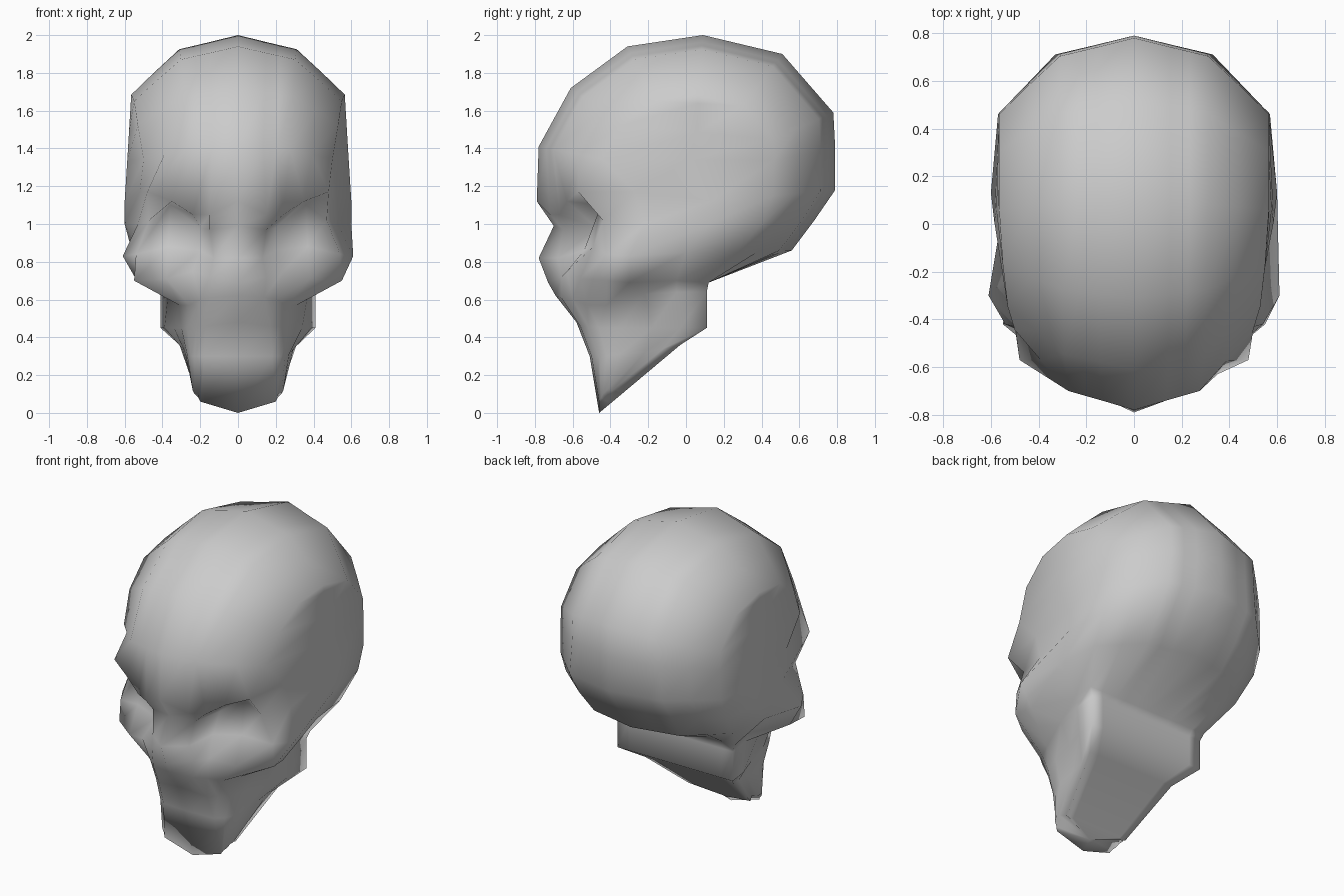
import bpy
import bmesh

default_cube = bpy.data.objects.get("Cube")
if default_cube:
    bpy.data.objects.remove(default_cube, do_unlink=True)

# One plain grey for the whole skull
bone = bpy.data.materials.new("bone grey")
bone.use_nodes = True
BONE_COLOUR = (0.6, 0.6, 0.6, 1.0)
bone.diffuse_color = BONE_COLOUR
bone.node_tree.nodes["Principled BSDF"].inputs["Base Color"].default_value = BONE_COLOUR

# Outlines of the rear of a section: share of half width, share of depth
ROUND = [(1, 0), (0.95, 0.5), (0.75, 0.69), (0.55, 0.88), (0.41, 0.91), (0.27, 0.94), (0, 1)]
SQUARE = [(0.95, 0), (1, 1), (0.8, 1), (0.55, 1), (0.4, 1), (0.2, 1), (0, 1)]
# Braincase columns: share of half width, shrink of the side profile there
COLUMNS = [(0, 1), (0.27, 0.95), (0.41, 0.925), (0.55, 0.9), (0.78, 0.74), (1, 0.58)]
CENTRE_Y, CENTRE_Z = 0.02, 1.25
HEAD_WIDTH = 0.565


def rear(outline, width, side_y, back_y, side_z, back_z):
    """Run a half section from its widest point round to the back centre."""
    return [(u * width, side_y + v * (back_y - side_y), side_z + v * (back_z - side_z))
            for u, v in outline]


def columns(point, width):
    """Spread one (y, z) point of the side profile out to the temple."""
    return [(u * width, CENTRE_Y + (point[0] - CENTRE_Y) * s,
             CENTRE_Z + (point[1] - CENTRE_Z) * s) for u, s in COLUMNS]


def braincase(front, back, front_width):
    """Half section of the braincase between a front and a back profile point."""
    fore, aft = columns(front, front_width), columns(back, HEAD_WIDTH)
    y, z = [(a + b) / 2 for a, b in zip(fore[-1][1:], aft[-1][1:])]
    side = (HEAD_WIDTH + (1.69 - z) * 0.06, y, z)
    return fore + [side] + aft[::-1]


def mirrored(half):
    """Close a half section into a full symmetric ring."""
    return half + [(-x, y, z) for x, y, z in reversed(half[1:-1])]


def loft(name, rings, base):
    """Skin closed rings, fanning the first one to a base point."""
    bm = bmesh.new()
    loops = [[bm.verts.new(point) for point in ring] for ring in rings]
    count = len(loops[0])
    bottom = bm.verts.new(base)
    for i in range(count):
        j = (i + 1) % count
        for lower, upper in zip(loops, loops[1:]):
            bm.faces.new((lower[i], lower[j], upper[j], upper[i]))
        bm.faces.new((loops[0][j], loops[0][i], bottom))
    # The last ring folds flat along the crown and is welded shut
    bmesh.ops.remove_doubles(bm, verts=bm.verts, dist=0.002)
    bmesh.ops.recalc_face_normals(bm, faces=bm.faces)
    mesh = bpy.data.meshes.new(name)
    bm.to_mesh(mesh)
    bm.free()
    mesh.materials.append(bone)
    for polygon in mesh.polygons:
        polygon.use_smooth = True
    obj = bpy.data.objects.new(name, mesh)
    bpy.context.collection.objects.link(obj)


# Jaw sections, from the front centre to the back centre
chin = [(0, -0.46, 0), (0.2, -0.46, 0.06), (0.21, -0.45, 0.08),
        (0.23, -0.44, 0.1), (0.24, -0.42, 0.12), (0.24, -0.39, 0.12)]
chin += rear(SQUARE, 0.22, -0.37, -0.34, 0.12, 0.1)
lower_jaw = [(0, -0.51, 0.3), (0.18, -0.5, 0.3), (0.23, -0.46, 0.3),
             (0.25, -0.42, 0.3), (0.27, -0.35, 0.31), (0.28, -0.22, 0.32)]
lower_jaw += rear(SQUARE, 0.31, -0.12, -0.03, 0.34, 0.36)
mouth = [(0, -0.58, 0.48), (0.17, -0.56, 0.46), (0.22, -0.52, 0.46),
         (0.27, -0.46, 0.45), (0.3, -0.35, 0.45), (0.34, -0.18, 0.45)]
mouth += rear(SQUARE, 0.41, -0.03, 0.11, 0.45, 0.45)
upper_jaw = [(0, -0.69, 0.62), (0.14, -0.66, 0.61), (0.2, -0.6, 0.6),
             (0.26, -0.52, 0.57), (0.31, -0.42, 0.57), (0.37, -0.22, 0.63)]
upper_jaw += rear(SQUARE, 0.41, -0.05, 0.11, 0.64, 0.64)

# Cheeks, nose, eye sockets and brow, running back into the braincase
cheek = [(0, -0.73, 0.69), (0.15, -0.66, 0.72), (0.24, -0.63, 0.75),
         (0.38, -0.56, 0.71), (0.55, -0.42, 0.7), (0.53, -0.3, 0.69)]
cheek += rear(SQUARE, 0.43, -0.05, 0.12, 0.7, 0.69)
nose_tip = [(0, -0.78, 0.82), (0.13, -0.68, 0.82), (0.2, -0.54, 0.86),
            (0.37, -0.49, 0.88), (0.54, -0.42, 0.84), (0.61, -0.3, 0.83)]
nose_tip += rear(ROUND, 0.56, 0, 0.56, 0.85, 0.86)
nose_bridge = [(0, -0.7, 0.99), (0.15, -0.65, 0.97), (0.2, -0.47, 0.98),
               (0.36, -0.45, 1.1), (0.47, -0.44, 1.02), (0.53, -0.22, 1)]
nose_bridge += rear(ROUND, 0.6, 0.13, 0.68, 1, 1.02)
brow = [(0, -0.79, 1.12), (0.15, -0.72, 1.05), (0.24, -0.67, 1.05),
        (0.35, -0.63, 1.12), (0.48, -0.57, 1.17), (0.52, -0.27, 1.17)]
brow += rear(ROUND, 0.6, 0.13, 0.79, 1.12, 1.18)

# Braincase sections up to the fold along the crown
forehead = braincase((-0.78, 1.41), (0.79, 1.4), 0.5)
upper_head = braincase((-0.61, 1.72), (0.78, 1.59), 0.53)
crown = braincase((-0.31, 1.94), (0.51, 1.9), 0.55)
crown_fold = braincase((0.09, 2), (0.09, 2), HEAD_WIDTH)

sections = [chin, lower_jaw, mouth, upper_jaw, cheek, nose_tip, nose_bridge,
            brow, forehead, upper_head, crown, crown_fold]
loft("skull", [mirrored(s) for s in sections], (0, -0.4, 0.05))
